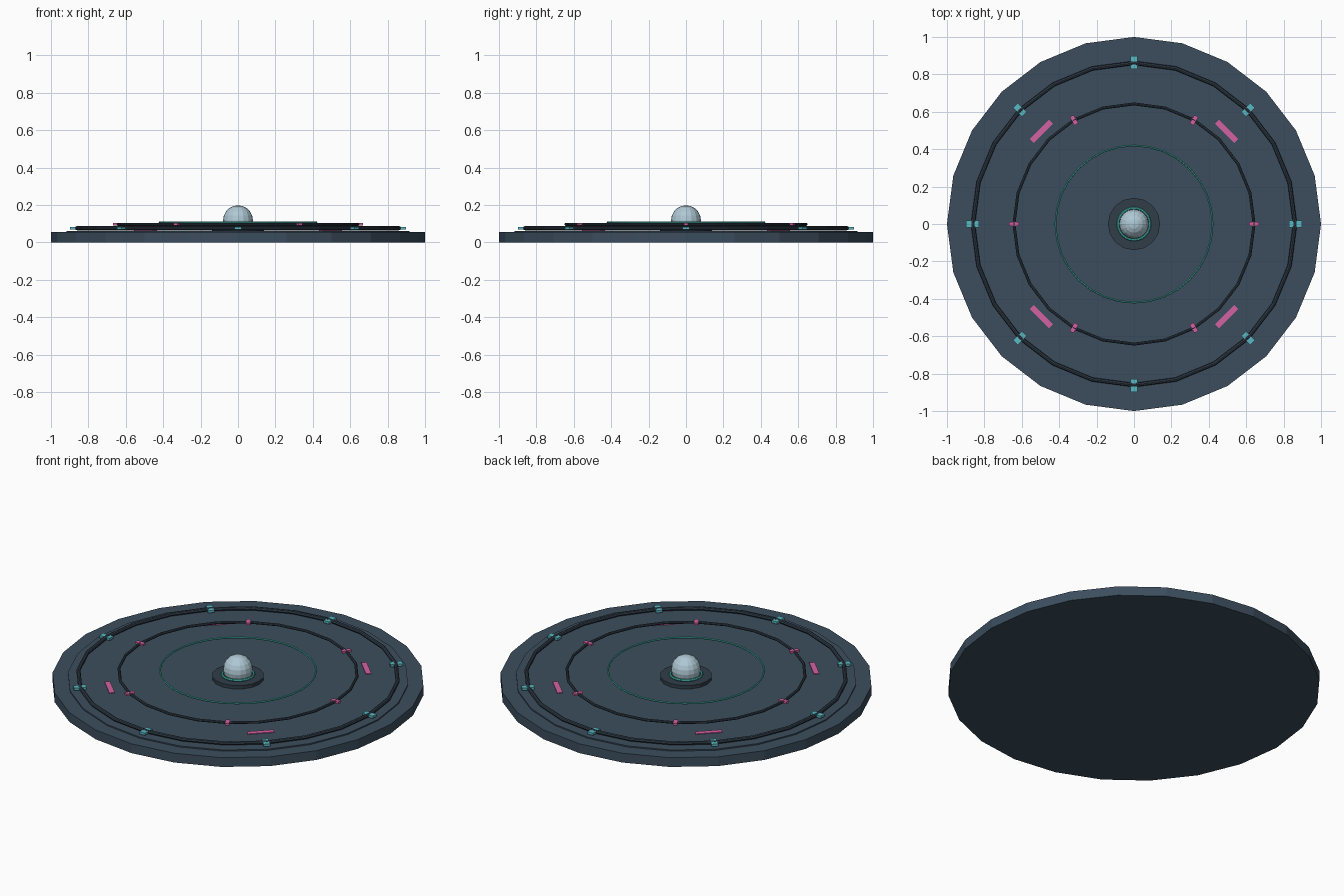
import bpy, math

if "Cube" in bpy.data.objects:
    bpy.data.objects.remove(bpy.data.objects["Cube"])


def material(name, rgb):
    m = bpy.data.materials.new(name)
    m.diffuse_color = (*rgb, 1.0)
    m.use_nodes = True
    m.node_tree.nodes["Principled BSDF"].inputs["Base Color"].default_value = m.diffuse_color
    return m


SLATE = material("slate_blue", (0.045, 0.076, 0.112))
DARK = material("dark_slate", (0.030, 0.047, 0.066))
CYAN = material("cyan", (0.10, 0.48, 0.55))
TEAL = material("teal", (0.06, 0.47, 0.42))
PINK = material("pink", (0.65, 0.12, 0.36))
PALE = material("pale_blue", (0.43, 0.58, 0.66))


def finish(name, mat):
    ob = bpy.context.object
    ob.name = name
    ob.data.materials.append(mat)
    return ob


def disc(name, radius, z0, z1, sides, mat, top_radius=None):
    bpy.ops.mesh.primitive_cone_add(
        vertices=sides, radius1=radius, radius2=top_radius or radius,
        depth=z1 - z0, location=(0, 0, (z0 + z1) / 2))
    return finish(name, mat)


def ring(name, radius, thickness, z, sides, section, mat):
    bpy.ops.mesh.primitive_torus_add(
        major_radius=radius, minor_radius=thickness,
        major_segments=sides, minor_segments=section, location=(0, 0, z))
    return finish(name, mat)


def radial_boxes(name, count, start, radius, z, size, mat):
    # size = (radial, tangential, height)
    for i in range(count):
        a = start + i * math.tau / count
        bpy.ops.mesh.primitive_cube_add(
            size=1, rotation=(0, 0, a),
            location=(radius * math.cos(a), radius * math.sin(a), z))
        ob = finish(f"{name}_{i + 1}", mat)
        ob.scale = size


# Faceted base with a shallow raised deck
disc("base", 1.0, 0.0, 0.055, 24, SLATE)
disc("deck", 0.917, 0.05, 0.062, 24, SLATE)

# Concentric rings hovering above the deck
ring("outer_ring", 0.861, 0.011, 0.076, 24, 8, DARK)
ring("middle_ring", 0.642, 0.008, 0.096, 24, 8, DARK)
ring("inner_ring", 0.42, 0.005, 0.108, 32, 6, TEAL)

# Markers clipped around the rings
radial_boxes("outer_marker", 8, 0, 0.863, 0.076, (0.068, 0.036, 0.014), CYAN)
radial_boxes("middle_marker", 6, 0, 0.641, 0.097, (0.052, 0.024, 0.012), PINK)

# Glowing strips lying on the deck
radial_boxes("deck_strip", 4, math.pi / 4, 0.70, 0.063, (0.03, 0.145, 0.006), PINK)

# Central pedestal, collar and orb
disc("pedestal", 0.14, 0.055, 0.082, 16, DARK)
ring("collar", 0.085, 0.007, 0.088, 24, 6, TEAL)
bpy.ops.mesh.primitive_uv_sphere_add(
    segments=16, ring_count=10, radius=0.08, location=(0, 0, 0.118))
finish("orb", PALE)
